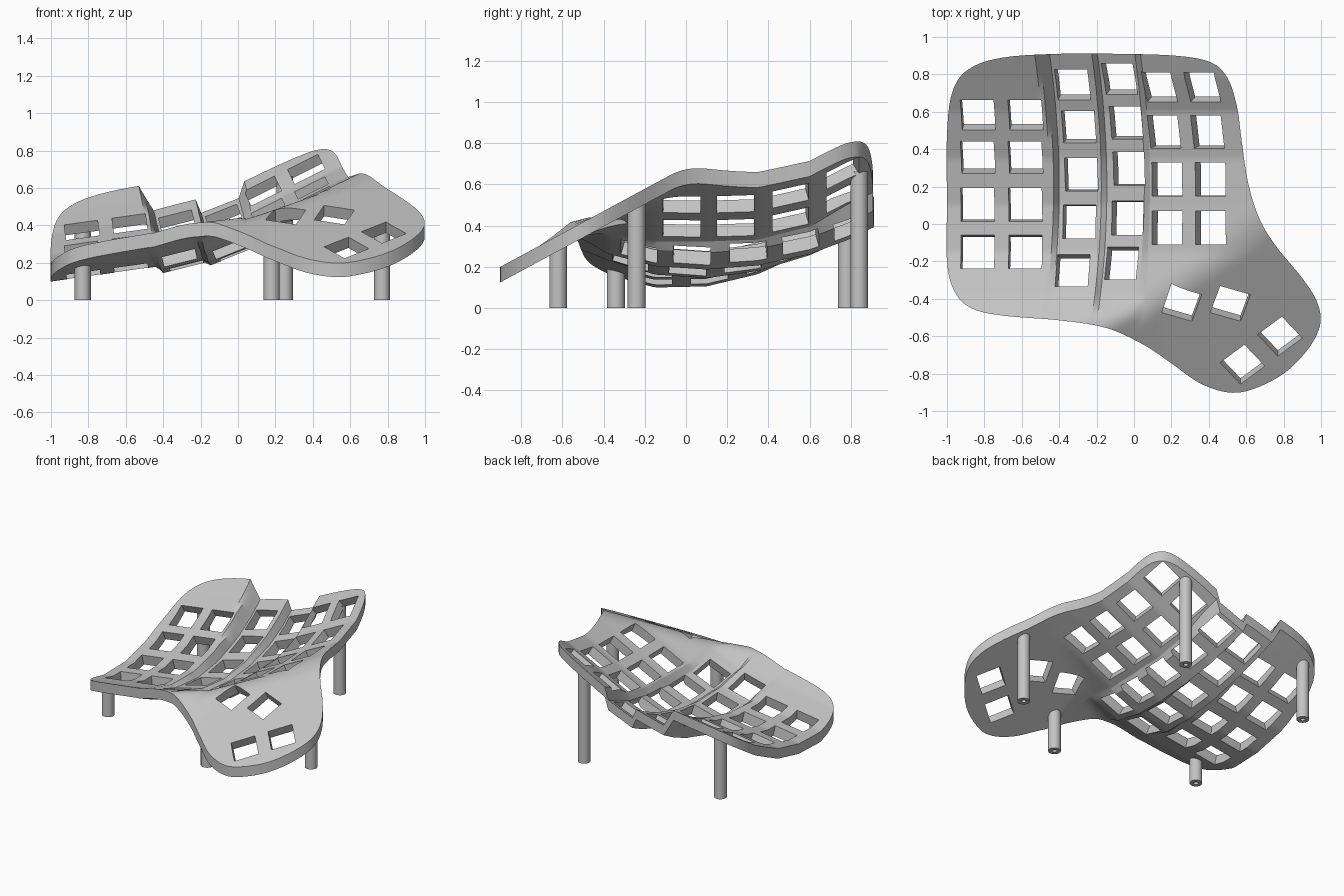
import bpy, bmesh, math
from mathutils import Vector, Matrix

cube = bpy.data.objects.get("Cube")
if cube:
    bpy.data.objects.remove(cube, do_unlink=True)

grey = bpy.data.materials.new("light grey plastic")
grey.use_nodes = True
grey.diffuse_color = (0.55, 0.55, 0.55, 1)
grey.node_tree.nodes["Principled BSDF"].inputs["Base Color"].default_value = (0.55, 0.55, 0.55, 1)

THICK = 0.075
STEP = 0.015          # half width of the wall between columns
SEAMS = (-0.455, -0.20, 0.03)
STATIONS = (-0.55, -0.38, -0.15, 0.1, 0.35, 0.6, 0.78, 0.92)
# Column groups: centre x, sideways slope, heights at the stations
COLUMNS = (
    (-0.57, 0.14, (.36, .295, .235, .24, .3, .415, .525, .615)),
    (-0.32, 0.25, (.41, .335, .26, .24, .275, .355, .44, .52)),
    (-0.05, 0.40, (.50, .39, .32, .30, .32, .38, .455, .53)),
    (0.41, 0.50, (.66, .615, .565, .56, .57, .64, .755, .83)),
)


def bulge(y):
    return 0.05 * (1 - ((y - 0.2) / 0.7) ** 2) - 0.01


def column_height(i, x, y):
    cx, slope, zs = COLUMNS[i]
    k = 0
    while k < len(STATIONS) - 2 and y > STATIONS[k + 1]:
        k += 1
    t = (y - STATIONS[k]) / (STATIONS[k + 1] - STATIONS[k])
    return zs[k] + t * (zs[k + 1] - zs[k]) + slope * (x - cx)


def thumb_height(x, y):
    return 0.686 + 0.54 * y + 0.12 * max(0, 0.15 - x)


def height(x, y):
    u = x - bulge(y)
    z = column_height(0, x, y)
    for i, seam in enumerate(SEAMS):
        # the first wall becomes a wider ramp towards the back
        left = STEP + (0.05 * min(1, max(0, (y - 0.4) / 0.5)) if i == 0 else 0)
        t = min(1, max(0, (u - seam + left) / (left + STEP)))
        z += t * (column_height(i + 1, x, y) - column_height(i, x, y))
    # rounded ridge where the thumb pad meets the columns
    thumb, k = thumb_height(x, y), 0.08
    h = max(k - abs(z - thumb), 0) / k
    return min(z, thumb) - h * h * k / 4


def new_object(name, bm):
    bmesh.ops.recalc_face_normals(bm, faces=bm.faces[:])
    mesh = bpy.data.meshes.new(name)
    bm.to_mesh(mesh)
    bm.free()
    obj = bpy.data.objects.new(name, mesh)
    bpy.context.collection.objects.link(obj)
    return obj


def thicken(bm, depth):
    out = bmesh.ops.extrude_face_region(bm, geom=bm.faces[:], use_keep_orig=True)
    verts = [g for g in out["geom"] if isinstance(g, bmesh.types.BMVert)]
    bmesh.ops.translate(bm, verts=verts, vec=(0, 0, depth))


# Curved sheet, with grid lines that follow the seams between columns
us = [-1.2 + 0.02 * i for i in range(121)]
us = [u for u in us if not any(-0.071 < u - s < STEP + 0.006 for s in SEAMS)]
us = sorted(us + [s + d for s in SEAMS for d in (-0.065, -0.04, -STEP, STEP)])
ys = [-1.0 + 0.02 * j for j in range(101)]
bm = bmesh.new()
rows = []
for y in ys:
    row = []
    for u in us:
        x = u + bulge(max(y, -0.6))
        row.append(bm.verts.new((x, y, height(x, y))))
    rows.append(row)
for a, b in zip(rows, rows[1:]):
    for i in range(len(us) - 1):
        bm.faces.new((a[i], a[i + 1], b[i + 1], b[i]))
thicken(bm, -THICK)
plate = new_object("key_plate", bm)

# Rounded outline seen from above
OUTLINE = [(-.4, .91), (-.7, .89), (-.88, .83), (-.97, .71), (-1, .48), (-1, .1), (-1, -.2),
           (-.96, -.36), (-.87, -.45), (-.7, -.49), (-.4, -.515), (-.15, -.555), (.05, -.645),
           (.2, -.745), (.35, -.85), (.5, -.9), (.63, -.885), (.8, -.8), (.93, -.67),
           (.995, -.54), (.98, -.42), (.9, -.29), (.76, -.12), (.67, .03), (.61, .22),
           (.575, .45), (.55, .63), (.5, .78), (.41, .865), (.22, .9), (-.1, .91)]


def smooth_loop(points, steps=5):
    pts = [Vector(p) for p in points]
    n = len(pts)
    loop = []
    for i in range(n):
        p0, p1, p2, p3 = (pts[(i + k) % n] for k in (-1, 0, 1, 2))
        for s in range(steps):
            t = s / steps
            loop.append(0.5 * (2 * p1 + (p2 - p0) * t + (2 * p0 - 5 * p1 + 4 * p2 - p3) * t ** 2
                               + (3 * p1 - p0 - 3 * p2 + p3) * t ** 3))
    return loop


bm = bmesh.new()
bm.faces.new([bm.verts.new((p.x, p.y, -0.5)) for p in smooth_loop(OUTLINE)])
thicken(bm, 2.5)
outline_cutter = new_object("outline_cutter", bm)

# Square key openings; each column of keys bows sideways: (amount, middle y, half length)
BOWS = ((0, 0, 1), (.037, .25, .45), (.037, .25, .45), (.03, .1, .5))
KEYS = []
for x, column, centres in (
        (-0.83, 0, (.6, .37, .11, -.155)), (-0.575, 0, (.6, .37, .11, -.155)),
        (-0.31, 1, (.76, .53, .27, .01, -.26)), (-0.05, 2, (.79, .55, .3, .03, -.22)),
        (0.164, 3, (.745, .5, .24, -.02)), (0.396, 3, (.745, .5, .24, -.02))):
    amount, middle, half = BOWS[column]
    for y in centres:
        KEYS.append((x + amount * (1 - ((y - middle) / half) ** 2), y, column, 0))
for x, y, turn in ((.255, -.41, -18), (.515, -.41, -18), (.78, -.585, 40), (.58, -.735, 40)):
    KEYS.append((x, y, None, math.radians(turn)))

bm = bmesh.new()
for x, y, column, turn in KEYS:
    def surface(px, py):
        return thumb_height(px, py) if column is None else column_height(column, px, py)
    e = 0.08
    dx = (surface(x + e, y) - surface(x - e, y)) / (2 * e)
    dy = (surface(x, y + e) - surface(x, y - e)) / (2 * e)
    normal = Vector((-dx, -dy, 1)).normalized()
    side = Vector((1, 0, dx)).normalized()
    front = normal.cross(side)
    frame = Matrix((side, front, normal)).transposed().to_4x4()
    size = 0.17 if column is None else 0.18
    centre = Matrix.Translation((x, y, surface(x, y) - THICK / 2))
    bmesh.ops.create_cube(bm, size=1, matrix=centre @ frame @ Matrix.Rotation(turn, 4, 'Z')
                          @ Matrix.Diagonal((size, size, 0.2, 1)))
key_cutter = new_object("key_cutter", bm)

# Trim the sheet and cut the openings
for cutter, operation in ((outline_cutter, 'INTERSECT'), (key_cutter, 'DIFFERENCE')):
    cutter.hide_render = True
    mod = plate.modifiers.new(cutter.name, 'BOOLEAN')
    mod.operation = operation
    mod.solver = 'EXACT'
    mod.object = cutter
bpy.context.view_layer.update()
trimmed = bpy.data.meshes.new_from_object(plate.evaluated_get(bpy.context.evaluated_depsgraph_get()))
plate.modifiers.clear()
plate.data = trimmed
for cutter in (outline_cutter, key_cutter):
    bpy.data.objects.remove(cutter, do_unlink=True)
parts = [plate]

# Legs with a small screw hole in the foot
for name, x, y in (("front_left_leg", .77, -.24), ("front_middle_leg", .18, -.62),
                   ("back_left_leg", .25, .84), ("front_right_leg", -.83, -.34),
                   ("back_right_leg", -.83, .78)):
    top = height(x, y) - THICK * 0.6
    bm = bmesh.new()
    bmesh.ops.create_cone(bm, cap_ends=True, segments=32, radius1=0.043, radius2=0.043, depth=top,
                          matrix=Matrix.Translation((x, y, top / 2)))
    foot = min(bm.faces, key=lambda f: f.calc_center_median().z)
    bmesh.ops.inset_region(bm, faces=[foot], thickness=0.027)
    bmesh.ops.inset_region(bm, faces=[foot], thickness=0.001, depth=-0.06)
    parts.append(new_object(name, bm))

for obj in parts:
    obj.data.materials.clear()
    obj.data.materials.append(grey)
    bpy.ops.object.select_all(action='DESELECT')
    obj.select_set(True)
    bpy.context.view_layer.objects.active = obj
    bpy.ops.object.shade_smooth_by_angle(angle=math.radians(25))
